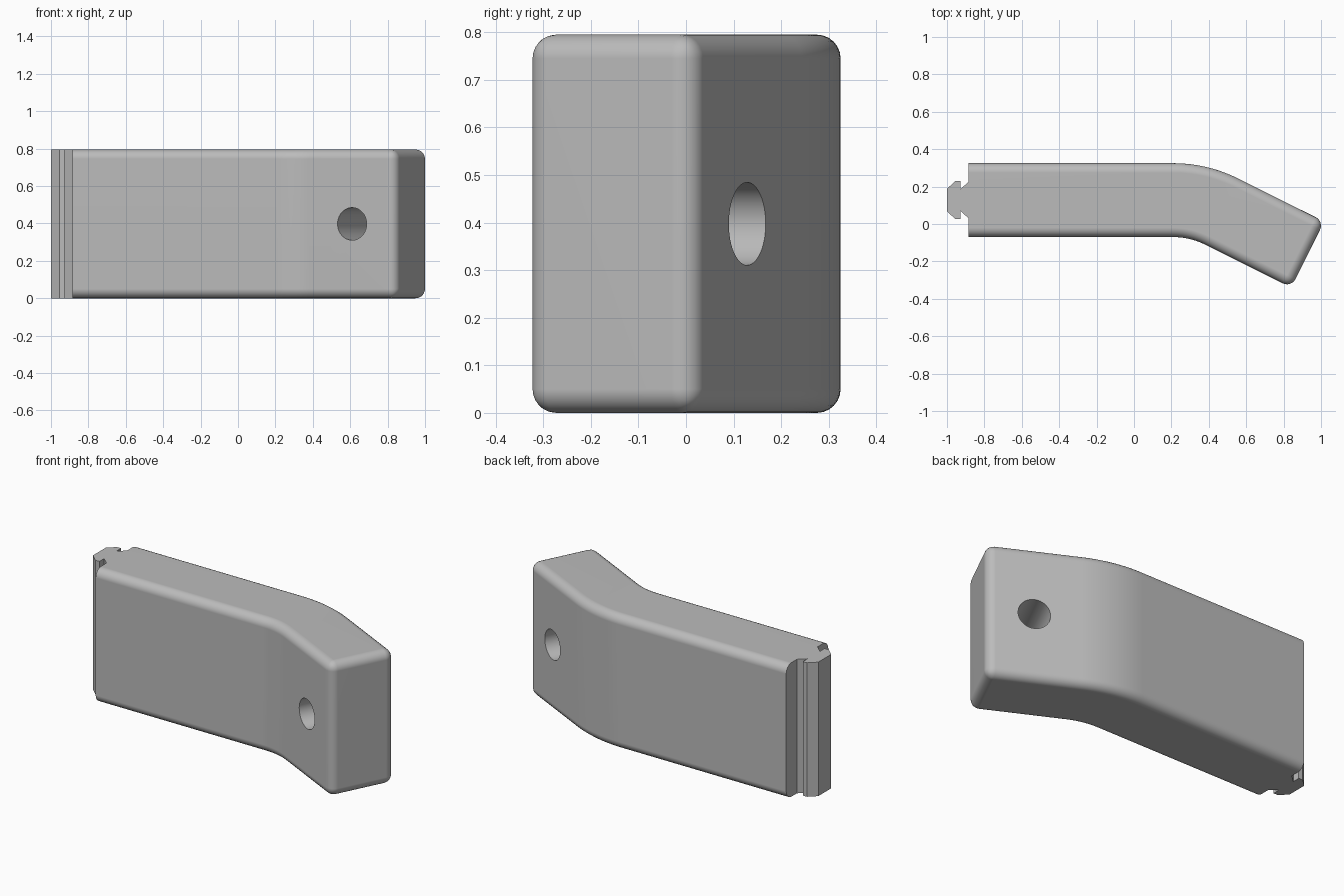
import bpy, bmesh, math
from mathutils import Vector

cube = bpy.data.objects.get("Cube")
if cube:
    bpy.data.objects.remove(cube)

HEIGHT = 0.795
BACK, FRONT, END_X = 0.325, -0.07, -0.885   # straight section
BEND = math.radians(26.5)
CENTRE = Vector((0.21, -0.45))              # centre of the bend
ARM = 0.515                                 # straight length past the bend
FILLET = 0.05
direction = Vector((math.cos(BEND), -math.sin(BEND)))
normal = Vector((math.sin(BEND), math.cos(BEND)))


def bend_arc(radius, steps=14):
    return [CENTRE + radius * Vector((math.sin(BEND * i / steps), math.cos(BEND * i / steps)))
            for i in range(steps + 1)]


# Plan outline: back side, angled tip, front side, then the dovetail rail
back = bend_arc(BACK - CENTRE.y)
front = bend_arc(FRONT - CENTRE.y)
tip_back = back[-1] + direction * ARM
tip_front = front[-1] + direction * ARM
rail_y = 0.128
half_rail = [(END_X, 0.097), (-0.928, 0.058), (-0.928, 0.102), (-0.955, 0.102), (-1.0, 0.06)]
rail = [Vector((x, rail_y - w)) for x, w in half_rail]
rail += [Vector((x, rail_y + w)) for x, w in reversed(half_rail)]
outline = ([Vector((END_X, BACK))] + back + [tip_back, tip_front] + front[::-1]
           + [Vector((END_X, FRONT))] + rail)

bm = bmesh.new()
base = bm.faces.new([bm.verts.new((p.x, p.y, 0)) for p in outline])
grown = bmesh.ops.extrude_face_region(bm, geom=[base])["geom"]
bmesh.ops.translate(bm, vec=(0, 0, HEIGHT),
                    verts=[v for v in grown if isinstance(v, bmesh.types.BMVert)])
bmesh.ops.recalc_face_normals(bm, faces=bm.faces)


# Round the long edges and the tip, leaving the rail end crisp
def is_rounded(edge):
    a, b = (v.co for v in edge.verts)
    if abs(a.z - b.z) > 0.1:
        return any((a.xy - tip).length < 0.001 for tip in (tip_back, tip_front))
    return max(a.x, b.x) > END_X + 0.01


bmesh.ops.bevel(bm, geom=[e for e in bm.edges if is_rounded(e)], offset=FILLET,
                offset_type='OFFSET', segments=6, profile=0.5, affect='EDGES')
mesh = bpy.data.meshes.new("angled_block")
bm.to_mesh(mesh)
bm.free()
block = bpy.data.objects.new("angled_block", mesh)
bpy.context.collection.objects.link(block)

# Plain grey finish
grey = bpy.data.materials.new("plain grey")
grey.use_nodes = True
colour = (0.5, 0.5, 0.5, 1)
grey.diffuse_color = colour
grey.node_tree.nodes["Principled BSDF"].inputs["Base Color"].default_value = colour
mesh.materials.append(grey)

# Round hole square to the angled arm
bpy.ops.mesh.primitive_cylinder_add(vertices=48, radius=0.087, depth=1,
                                    location=(0.695, -0.054, HEIGHT / 2))
cutter = bpy.context.object
cutter.name = "hole_cutter"
cutter.rotation_euler = Vector((normal.x, normal.y, 0)).to_track_quat('Z', 'Y').to_euler()
cutter.data.materials.append(grey)
cutter.hide_render = True
bpy.context.view_layer.update()

bpy.ops.object.select_all(action='DESELECT')
block.select_set(True)
bpy.context.view_layer.objects.active = block
cut = block.modifiers.new("hole", 'BOOLEAN')
cut.operation = 'DIFFERENCE'
cut.solver = 'EXACT'
cut.object = cutter
bpy.ops.object.modifier_apply(modifier=cut.name)
bpy.data.objects.remove(cutter)

# Smooth fillets and bend with crisp rail and hole rims
bpy.ops.object.shade_smooth_by_angle(angle=math.radians(30))
weighted = block.modifiers.new("even_shading", 'WEIGHTED_NORMAL')
weighted.keep_sharp = True
